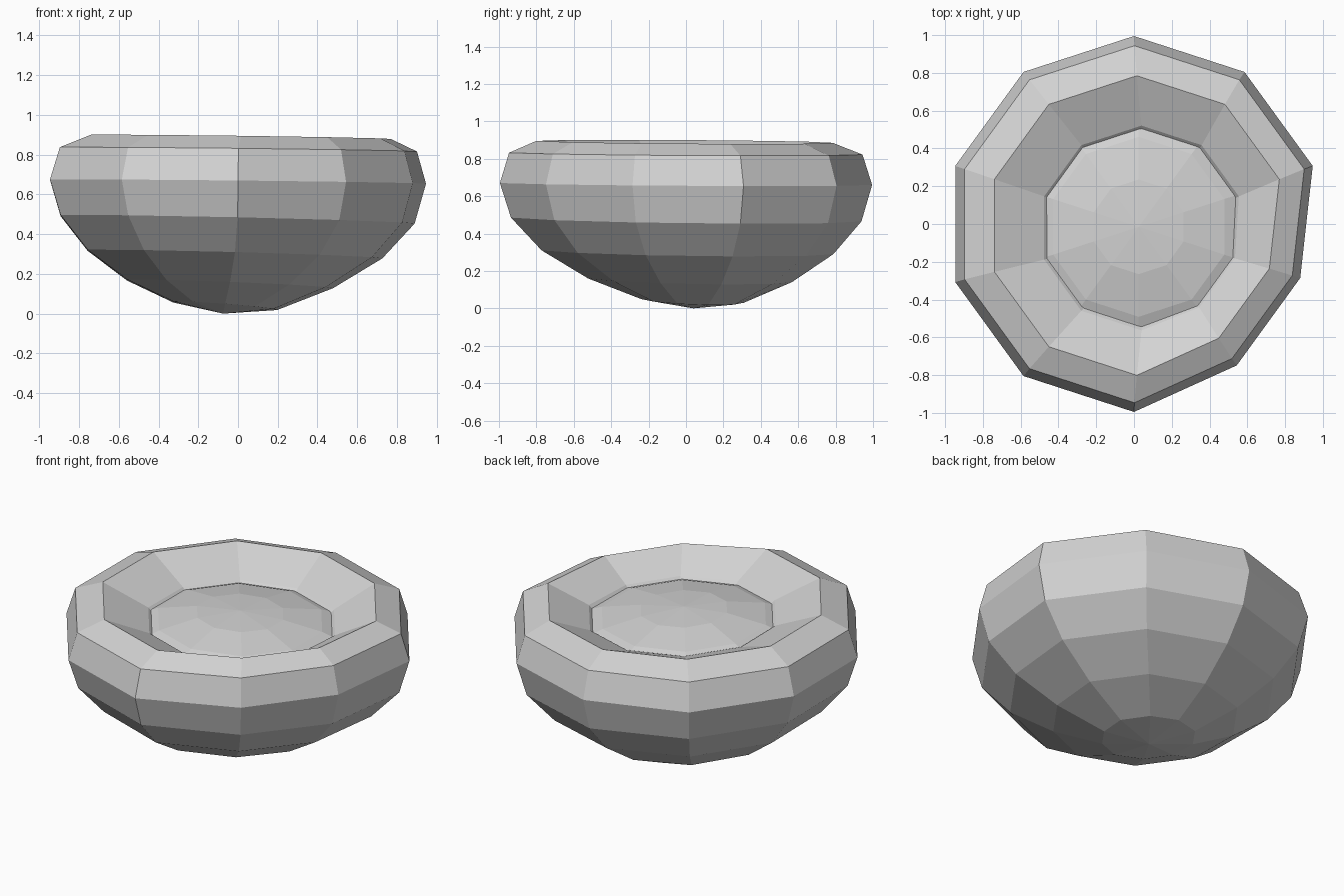
import bpy, bmesh, math

old = bpy.data.objects.get("Cube")
if old:
    bpy.data.objects.remove(old, do_unlink=True)

SIDES = 10

grey = bpy.data.materials.new("plain_grey")
grey.use_nodes = True
colour = (0.65, 0.65, 0.65, 1)
grey.diffuse_color = colour
grey.node_tree.nodes["Principled BSDF"].inputs["Base Color"].default_value = colour


def turned_shape(name, rings, dented_sides=()):
    """Rings of (radius, height, x offset, y offset, tilt, dent); zero radius closes with a point."""
    bm = bmesh.new()
    loops = []
    for radius, z, ox, oy, tilt, dent in rings:
        if radius == 0:
            loops.append([bm.verts.new((ox, oy, z))] * SIDES)
            continue
        loop = []
        for i in range(SIDES):
            a = math.pi / 2 + i * math.tau / SIDES
            c, s = math.cos(a), math.sin(a)
            r = radius * dent if i in dented_sides else radius
            loop.append(bm.verts.new((ox + r * c, oy + r * s, z - tilt * (c + 0.5 * s))))
        loops.append(loop)
    for low, high in zip(loops, loops[1:]):
        for i in range(SIDES):
            j = (i + 1) % SIDES
            corners = list(dict.fromkeys((low[i], low[j], high[j], high[i])))
            bm.faces.new(corners)
    bmesh.ops.recalc_face_normals(bm, faces=bm.faces[:])
    mesh = bpy.data.meshes.new(name)
    bm.to_mesh(mesh)
    bm.free()
    mesh.materials.append(grey)
    obj = bpy.data.objects.new(name, mesh)
    bpy.context.collection.objects.link(obj)
    return obj


# Bowl: a leaning ball, dented at its front left, with the top pushed in to make the hollow
profile = [(0, 0), (0.275, 0.04), (0.545, 0.15), (0.78, 0.30), (0.937, 0.475), (0.995, 0.665),
           (0.945, 0.827), (0.793, 0.89), (0.542, 0.78), (0.30, 0.55), (0, 0.50)]
bowl_rings = []
for k, (radius, z) in enumerate(profile):
    lean = -math.cos(math.pi * k / 10) ** 3
    tilt = 0.02 if k < 5 else 0.01
    dent = 0.93 if k < 8 else 0.96
    bowl_rings.append((radius, z, 0.075 * lean, -0.04 * lean, tilt, dent))
turned_shape("bowl", bowl_rings, dented_sides=(6, 7))

# Filling: a shallow dome whose edge is buried in the wall of the hollow
fill_rings = []
for k in range(6):
    a = math.pi * k / 10
    fill_rings.append((0.81 * math.sin(a), 0.54 + 0.3 * math.cos(a), 0.025, -0.015, 0.008, 1))
fill_rings.append((0, 0.45, 0.025, -0.015, 0, 1))
turned_shape("filling", fill_rings)
